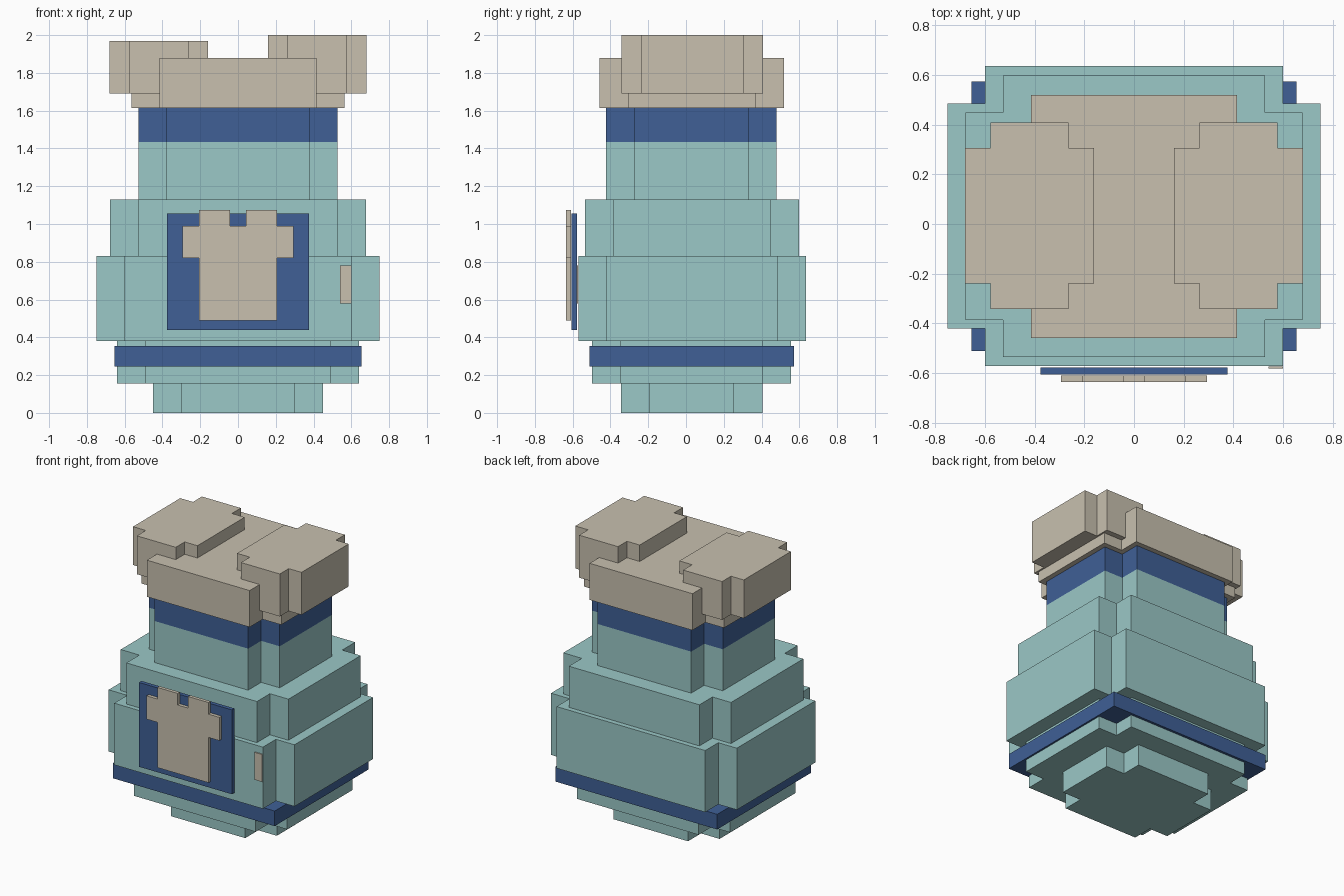
import bpy
import bmesh

if "Cube" in bpy.data.objects:
    bpy.data.objects.remove(bpy.data.objects["Cube"], do_unlink=True)


def make_material(name, rgb):
    mat = bpy.data.materials.new(name)
    mat.use_nodes = True
    mat.diffuse_color = (*rgb, 1)
    mat.node_tree.nodes["Principled BSDF"].inputs["Base Color"].default_value = (*rgb, 1)
    return mat


TEAL = make_material("pale teal", (0.328, 0.578, 0.571))
BLUE = make_material("navy blue", (0.050, 0.117, 0.305))
TAN = make_material("sand", (0.578, 0.527, 0.429))


def prism(name, mat, outline, low, high, axis="z"):
    """Extrude a closed outline along z, or an x-z outline along y."""
    bm = bmesh.new()
    if axis == "z":
        verts = [bm.verts.new((a, b, low)) for a, b in outline]
        step = (0, 0, high - low)
    else:
        verts = [bm.verts.new((a, low, b)) for a, b in outline]
        step = (0, high - low, 0)
    face = bm.faces.new(verts)
    new = bmesh.ops.extrude_face_region(bm, geom=[face])["geom"]
    bmesh.ops.translate(bm, vec=step, verts=[v for v in new if isinstance(v, bmesh.types.BMVert)])
    bmesh.ops.recalc_face_normals(bm, faces=bm.faces)
    mesh = bpy.data.meshes.new(name)
    bm.to_mesh(mesh)
    bm.free()
    mesh.materials.append(mat)
    obj = bpy.data.objects.new(name, mesh)
    bpy.context.collection.objects.link(obj)
    return obj


def rect(x0, x1, y0, y1):
    return [(x0, y0), (x1, y0), (x1, y1), (x0, y1)]


def notched(x0, x1, y0, y1, n):
    """Rectangle with a square notch of size n cut from each corner."""
    return [(x0 + n, y0), (x1 - n, y0), (x1 - n, y0 + n), (x1, y0 + n),
            (x1, y1 - n), (x1 - n, y1 - n), (x1 - n, y1), (x0 + n, y1),
            (x0 + n, y1 - n), (x0, y1 - n), (x0, y0 + n), (x0 + n, y0 + n)]


# Stacked body tiers: name, colour, half width, front, back, bottom, top
NOTCH = 0.15
tiers = [
    ("foot", TEAL, 0.45, -0.345, 0.405, 0, 0.155),
    ("lower_body", TEAL, 0.64, -0.497, 0.555, 0.155, 0.38),
    ("belly", TEAL, 0.75, -0.57, 0.635, 0.38, 0.83),
    ("shoulder", TEAL, 0.677, -0.535, 0.598, 0.83, 1.13),
    ("neck", TEAL, 0.528, -0.423, 0.48, 1.13, 1.433),
    ("neck_band", BLUE, 0.528, -0.423, 0.48, 1.433, 1.613),
    ("head", TAN, 0.565, -0.458, 0.518, 1.613, 1.88),
]
for name, mat, half, front, back, low, high in tiers:
    prism(name, mat, notched(-half, half, front, back, NOTCH), low, high)

# Belt around the lower body
prism("belt", BLUE, rect(-0.653, 0.653, -0.51, 0.573), 0.245, 0.355)

# Chunky lobes on top, the left one slightly taller
for name, side, top in (("left_lobe", 1, 2.0), ("right_lobe", -1, 1.97)):
    x0, x1 = sorted((side * 0.16, side * 0.68))
    prism(name, TAN, notched(x0, x1, -0.342, 0.408, 0.103), 1.69, top)

# Front badge panel with a raised shirt-shaped emblem
prism("badge_panel", BLUE, rect(-0.375, 0.375, 0.44, 1.055), -0.606, -0.577, "y")
half_emblem = [(0.207, 0.49), (0.207, 0.82), (0.294, 0.82), (0.294, 0.99),
               (0.207, 0.99), (0.207, 1.075), (0.043, 1.075), (0.043, 0.99)]
emblem = half_emblem + [(-x, z) for x, z in reversed(half_emblem)]
prism("badge_emblem", TAN, emblem, -0.635, -0.610, "y")

# Small tag beside the badge
prism("side_tag", TAN, rect(0.54, 0.6, 0.58, 0.78), -0.58, -0.572, "y")
